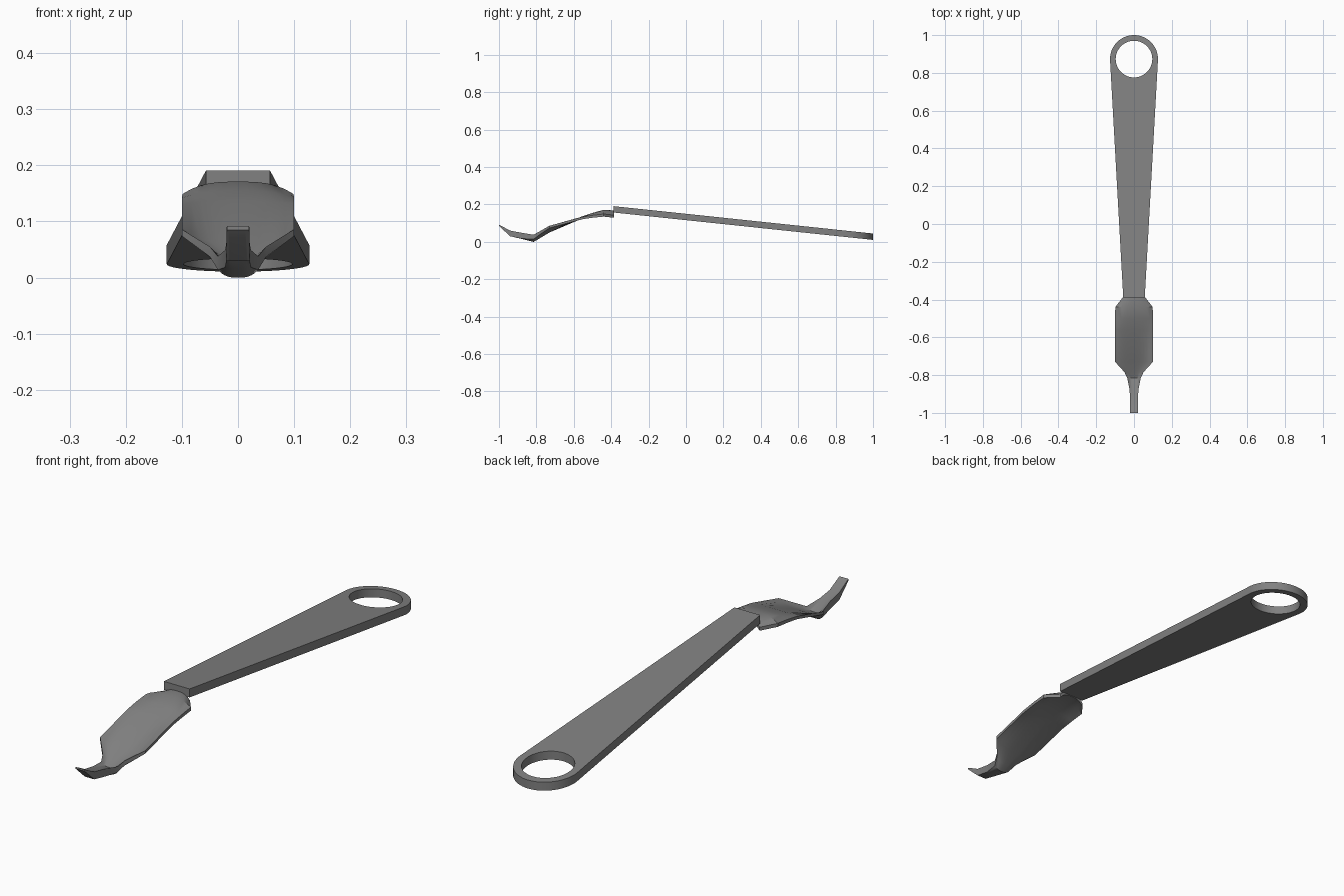
import bpy, bmesh, math

if "Cube" in bpy.data.objects:
    bpy.data.objects.remove(bpy.data.objects["Cube"])

steel = bpy.data.materials.new("grey steel")
steel.diffuse_color = (0.22, 0.22, 0.22, 1)
steel.use_nodes = True
steel.node_tree.nodes["Principled BSDF"].inputs["Base Color"].default_value = steel.diffuse_color


def finish(bm, name):
    bmesh.ops.recalc_face_normals(bm, faces=bm.faces)
    mesh = bpy.data.meshes.new(name)
    bm.to_mesh(mesh)
    bm.free()
    obj = bpy.data.objects.new(name, mesh)
    bpy.context.collection.objects.link(obj)
    mesh.materials.append(steel)
    bpy.ops.object.select_all(action='DESELECT')
    obj.select_set(True)
    bpy.context.view_layer.objects.active = obj
    bpy.ops.object.shade_smooth_by_angle(angle=math.radians(30))
    return obj


def loop(bm, pts):
    vs = [bm.verts.new((x, y, 0)) for x, y in pts]
    return [bm.edges.new((a, b)) for a, b in zip(vs, vs[1:] + vs[:1])]


# handle: tapered flat bar with a round end and a hanging hole, sloping down to the back
CY, R, HOLE, THICK = 0.873, 0.127, 0.097, 0.034
arc = [(R * math.cos(math.pi * i / 32), CY + R * math.sin(math.pi * i / 32)) for i in range(33)]
hole = [(HOLE * math.cos(math.tau * i / 48), CY + HOLE * math.sin(math.tau * i / 48)) for i in range(48)]
bm = bmesh.new()
edges = loop(bm, arc + [(-0.057, -0.388), (0.057, -0.388)]) + loop(bm, hole)
bmesh.ops.triangle_fill(bm, use_beauty=True, use_dissolve=False, edges=edges)
ext = bmesh.ops.extrude_face_region(bm, geom=bm.faces[:], use_keep_orig=True)
for v in ext["geom"]:
    if isinstance(v, bmesh.types.BMVert):
        v.co.z += THICK
for v in bm.verts:
    v.co.z += 0.157 - 0.1055 * (v.co.y + 0.388)
finish(bm, "handle")

# blade: lofted thin section, arched at the neck, cupped at the front, ending in a hook
# rows: y, half width, top centre height, edge rise, thickness
rows = [
    (-0.385, 0.057, 0.168, -0.025, 0.014),
    (-0.44, 0.099, 0.171, -0.022, 0.014),
    (-0.50, 0.100, 0.155, -0.013, 0.013),
    (-0.56, 0.100, 0.135, -0.003, 0.012),
    (-0.73, 0.100, 0.062, 0.024, 0.012),
    (-0.785, 0.050, 0.035, 0.020, 0.018),
    (-0.815, 0.036, 0.024, 0.014, 0.024),
    (-0.88, 0.023, 0.047, 0.002, 0.031),
    (-0.94, 0.021, 0.060, 0.0, 0.030),
    (-1.00, 0.020, 0.092, 0.0, 0.007),
]
N = 12
us = [-1 + 2 * i / N for i in range(N + 1)]
bm = bmesh.new()
rings = []
for y, w, z, rise, t in rows:
    top = [(u * w, y, z + rise * abs(u) ** 3) for u in us]
    bottom = [(x, y, h - t) for x, y, h in reversed(top)]
    rings.append([bm.verts.new(p) for p in top + bottom])
for a, b in zip(rings, rings[1:]):
    for i in range(len(a)):
        j = (i + 1) % len(a)
        bm.faces.new((a[i], a[j], b[j], b[i]))
for ring in (rings[0], rings[-1]):
    bm.faces.new(ring)
finish(bm, "hooked_blade")
